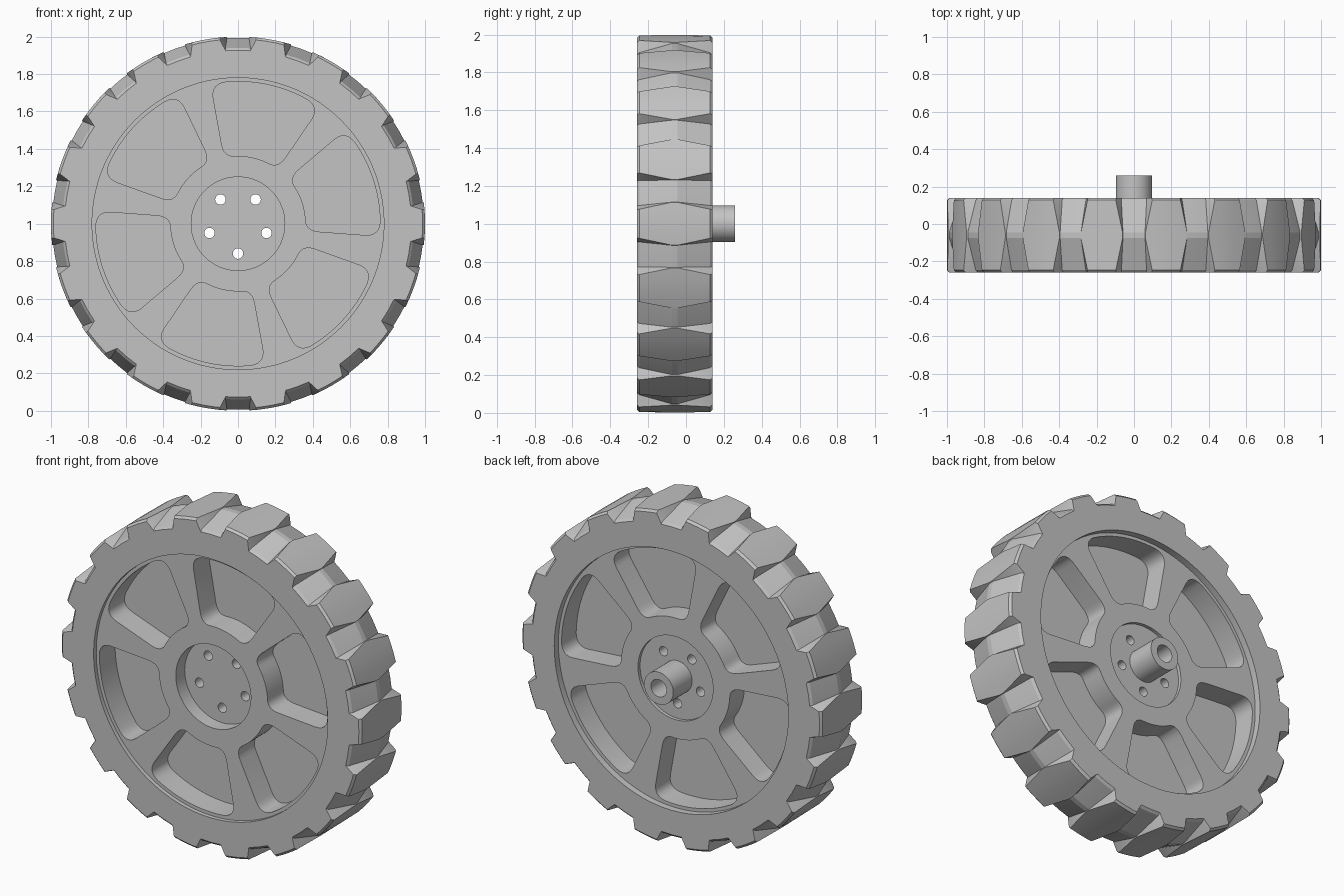
import bpy, bmesh
from math import sin, cos, radians, pi, tau

default = bpy.data.objects.get("Cube")
if default:
    bpy.data.objects.remove(default, do_unlink=True)

grey = bpy.data.materials.new("plain grey")
grey.use_nodes = True
grey.diffuse_color = (0.55, 0.55, 0.55, 1)
grey.node_tree.nodes["Principled BSDF"].inputs["Base Color"].default_value = grey.diffuse_color


def polar(radius, angle, y):
    # Angle runs clockwise from the top, around the axle
    return (radius * sin(angle), y, 1 + radius * cos(angle))


def finish(bm, name):
    bmesh.ops.remove_doubles(bm, verts=bm.verts, dist=1e-5)
    bmesh.ops.recalc_face_normals(bm, faces=bm.faces)
    mesh = bpy.data.meshes.new(name)
    bm.to_mesh(mesh)
    bm.free()
    mesh.materials.append(grey)
    obj = bpy.data.objects.new(name, mesh)
    bpy.context.collection.objects.link(obj)
    return obj


def smooth(obj, degrees):
    bpy.ops.object.select_all(action="DESELECT")
    obj.select_set(True)
    bpy.context.view_layer.objects.active = obj
    bpy.ops.object.shade_smooth_by_angle(angle=radians(degrees))


def bridge(bm, a, b):
    n = len(a)
    for i in range(n):
        j = (i + 1) % n
        quad = list(dict.fromkeys((a[i], a[j], b[j], b[i])))
        bm.faces.new(quad)


def lathe(name, profile, steps):
    bm = bmesh.new()
    rings = []
    for r, y in profile:
        if r == 0:
            rings.append([bm.verts.new(polar(0, 0, y))] * steps)
        else:
            rings.append([bm.verts.new(polar(r, tau * i / steps, y)) for i in range(steps)])
    for a, b in zip(rings, rings[1:]):
        bridge(bm, a, b)
    return finish(bm, name)


def add_prism(bm, outline, y0, y1):
    front = [bm.verts.new((x, y0, z)) for x, z in outline]
    back = [bm.verts.new((x, y1, z)) for x, z in outline]
    bm.faces.new(front)
    bm.faces.new(back)
    bridge(bm, front, back)


# Tyre: rings whose outline alternates between lugs and wedge-shaped notches
LUGS = 18
MID = -0.06


def tread_ring(bm, y, top, floor, r_floor, r_lug):
    ring = []
    for k in range(LUGS):
        base = k * 360 / LUGS
        shape = [(-floor, r_floor), (0, r_floor), (floor, r_floor), (top, r_lug)]
        shape += [(top + (20 - 2 * top) * t / 4, r_lug) for t in (1, 2, 3, 4)]
        ring += [bm.verts.new(polar(r, radians(base + a), y)) for a, r in shape]
    return ring


half = [(0.2, 5.6, 4.1, 0.927, 0.987), (0.187, 5.6, 4.1, 0.94, 1.0), (0.015, 3.5, 3.4, 0.994, 1.0)]
bm = bmesh.new()
stations = [(MID - d, *s) for d, *s in half] + [(MID + d, *s) for d, *s in reversed(half)]
rings = [tread_ring(bm, *s) for s in stations]


def bore_ring(y):
    return tread_ring(bm, y, 5.6, 4.1, 0.78, 0.78)


rings = [bore_ring(MID - 0.2)] + rings + [bore_ring(MID + 0.2)]
for a, b in zip(rings, rings[1:] + rings[:1]):
    bridge(bm, a, b)
smooth(finish(bm, "treaded_tyre"), 15)

# Wheel disc with a hub recess on each side
disc = lathe("wheel_disc", [(0, -0.15), (0.25, -0.15), (0.25, -0.235), (0.79, -0.235),
                            (0.79, 0.1), (0.25, 0.1), (0.25, 0.08), (0, 0.08)], 96)


# Rounded pocket outline between two arcs, symmetric about its own centre line
def curve(p, q, s, n=6):
    return [tuple((1 - t) ** 2 * a + 2 * t * (1 - t) * b + t * t * c for a, b, c in zip(p, q, s))
            for t in (i / n for i in range(n + 1))]


def arc(radius, start, end, n):
    angles = [radians(start + (end - start) * i / n) for i in range(n + 1)]
    return [(radius * sin(a), radius * cos(a)) for a in angles]


inner, outer = arc(0.362, 0, 14, 4), arc(0.76, 17, 0, 6)
side = inner[:-1]
side += curve(inner[-1], (0.147, 0.33), (0.175, 0.4))
side += curve((0.269, 0.63), (0.295, 0.70), outer[0]) + outer[1:]
pocket = side + [(-t, r) for t, r in side[-2:0:-1]]

# Cutters: six pockets on both sides of a thin web, and five bolt holes
bm = bmesh.new()
for k in range(6):
    a = radians(12 + 60 * k)
    outline = [(t * cos(a) + r * sin(a), 1 - t * sin(a) + r * cos(a)) for t, r in pocket]
    add_prism(bm, outline, -0.4, -0.085)
    add_prism(bm, outline, -0.04, 0.3)
for k in range(5):
    a = pi + tau * k / 5
    cx, cz = 0.16 * sin(a), 1 + 0.16 * cos(a)
    outline = [(cx + 0.028 * sin(tau * i / 20), cz + 0.028 * cos(tau * i / 20)) for i in range(20)]
    add_prism(bm, outline, -0.4, 0.3)
cutter = finish(bm, "pocket_cutter")
cutter.hide_render = True

cut = disc.modifiers.new("cut", "BOOLEAN")
cut.operation = "DIFFERENCE"
cut.solver = "EXACT"
cut.object = cutter
bpy.ops.object.select_all(action="DESELECT")
disc.select_set(True)
bpy.context.view_layer.objects.active = disc
bpy.ops.object.modifier_apply(modifier=cut.name)
bpy.data.objects.remove(cutter, do_unlink=True)
smooth(disc, 30)

# Axle boss with a blind bore
boss = lathe("axle_boss", [(0, 0.05), (0.097, 0.05), (0.097, 0.26), (0.052, 0.26),
                           (0.052, 0.1), (0, 0.1)], 40)
smooth(boss, 30)
